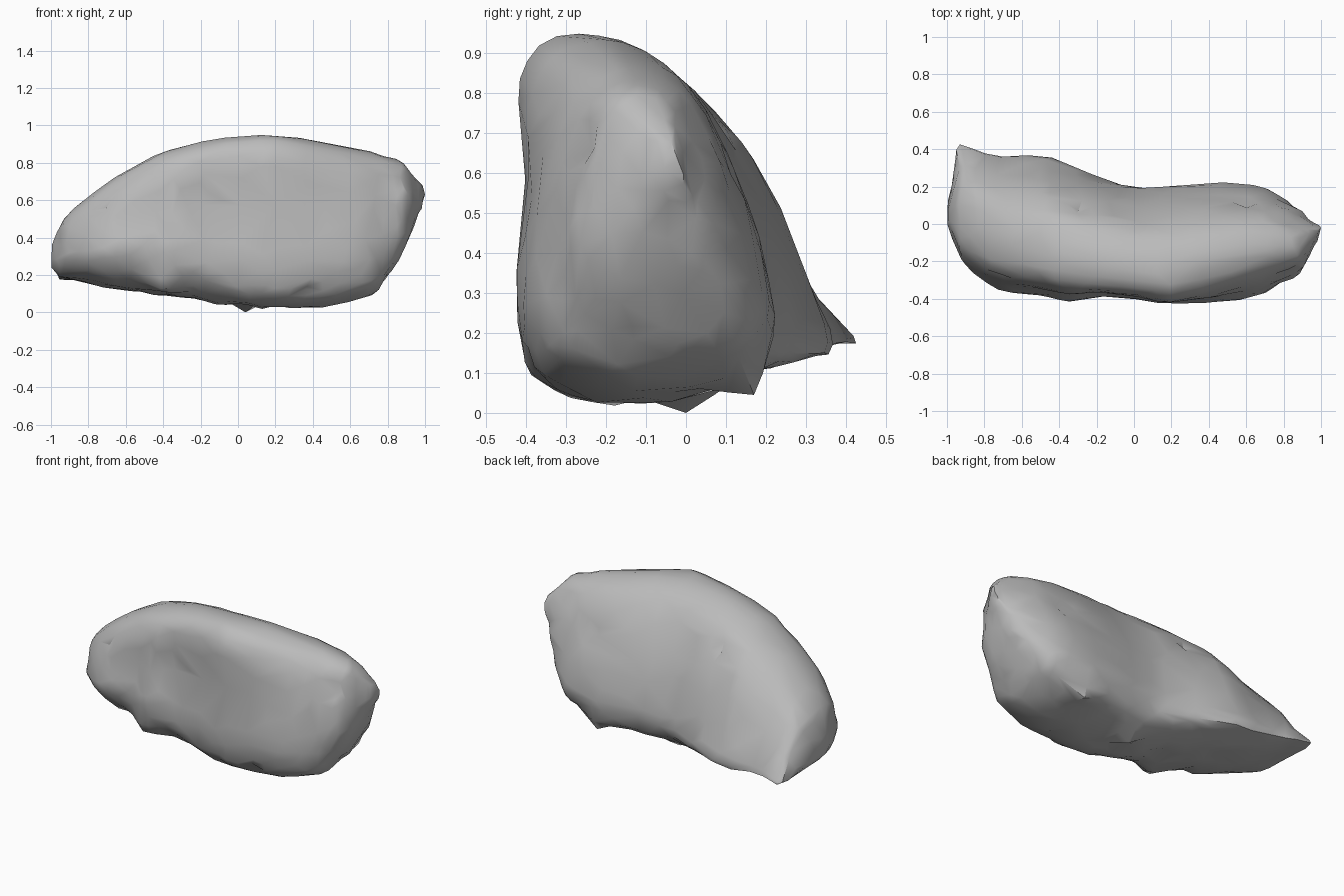
import bpy
import bmesh
import math
from mathutils import Vector, noise

cube = bpy.data.objects.get("Cube")
if cube:
    bpy.data.objects.remove(cube, do_unlink=True)

# Outline along the length: x, front y, back y, bottom z, top z
STATIONS = [
    (-0.995, 0.0, 0.12, 0.24, 0.36), (-0.95, -0.13, 0.29, 0.19, 0.47),
    (-0.9, -0.22, 0.38, 0.18, 0.53), (-0.72, -0.35, 0.37, 0.14, 0.675),
    (-0.5, -0.38, 0.36, 0.105, 0.81), (-0.35, -0.415, 0.31, 0.085, 0.87),
    (-0.18, -0.4, 0.24, 0.065, 0.915), (0, -0.405, 0.195, 0.04, 0.935),
    (0.2, -0.425, 0.2, 0.03, 0.945), (0.45, -0.415, 0.22, 0.03, 0.91),
    (0.66, -0.385, 0.2, 0.08, 0.87), (0.78, -0.32, 0.15, 0.17, 0.835),
    (0.88, -0.27, 0.08, 0.33, 0.8), (0.93, -0.18, 0.03, 0.45, 0.74),
    (0.97, -0.09, 0.0, 0.56, 0.68),
]
# Cross-sections inside the outline: fraction from front to back, from bottom to top
LOW_END = [(.05, .22), (0, .38), (.04, .58), (.08, .8), (.18, .96), (.36, 1),
           (.56, .94), (.7, .8), (.81, .57), (.92, .28), (1, .06), (.9, .02),
           (.6, 0), (.34, .02), (.16, .09)]
MIDDLE = [(.02, .15), (0, .35), (.04, .6), (.01, .82), (.09, .97), (.33, 1),
          (.57, .93), (.74, .78), (.88, .58), (.97, .38), (1, .2), (.9, .07),
          (.6, .01), (.3, 0), (.1, .06)]
TALL_END = [(.02, .15), (0, .33), (.05, .58), (.11, .79), (.22, .95), (.4, 1),
            (.63, .95), (.77, .8), (.88, .6), (.97, .38), (1, .2), (.9, .07),
            (.6, .01), (.3, 0), (.1, .06)]


def curve_through(points, steps, closed):
    """Smooth curve through points of any dimension."""
    n = len(points)
    result = []
    for i in range(n if closed else n - 1):
        if closed:
            a, b, c, d = (points[(i + k) % n] for k in (-1, 0, 1, 2))
        else:
            a, b, c, d = (points[min(max(i + k, 0), n - 1)] for k in (-1, 0, 1, 2))
        for s in range(steps):
            t = s / steps
            result.append([q + 0.5 * t * (r - p + t * (2 * p - 5 * q + 4 * r - e
                           + t * (3 * (q - r) + e - p)))
                           for p, q, r, e in zip(a, b, c, d)])
    if not closed:
        result.append(list(points[-1]))
    return result


def ramp(x, start, end):
    return min(1, max(0, (x - start) / (end - start)))


def mix(first, second, amount):
    """Blend two cross-sections."""
    return [Vector(p).lerp(Vector(q), amount) for p, q in zip(first, second)]


def pull(bm, tip, radius, press=0.0):
    """Draw the nearest surface out to a spur, or press it in by a depth."""
    tip = Vector(tip)
    nearest = min(bm.verts, key=lambda v: (v.co - tip).length)
    centre = nearest.co.copy()
    shift = nearest.normal * -press if press else tip - centre
    for v in bm.verts:
        v.co += shift * max(0.0, 1 - (v.co - centre).length / radius)


# Stone body lofted through the cross-sections
bm = bmesh.new()
rings = []
for x, front, back, bottom, top in curve_through(STATIONS, 3, False):
    section = mix(mix(LOW_END, MIDDLE, ramp(x, -0.75, 0.15)),
                  TALL_END, ramp(x, 0.2, 0.65))
    rings.append([bm.verts.new((x, front + (back - front) * u,
                                bottom + (top - bottom) * w))
                  for u, w in curve_through(section, 3, True)])
for r0, r1 in zip(rings, rings[1:]):
    for i in range(len(r0)):
        j = (i + 1) % len(r0)
        bm.faces.new((r0[i], r0[j], r1[j], r1[i]))
for ring in (rings[0], rings[-1]):
    bmesh.ops.poke(bm, faces=[bm.faces.new(ring)])
bmesh.ops.recalc_face_normals(bm, faces=bm.faces)
bm.normal_update()

# Gentle unevenness, rougher on the underside and at the tall end
for v in bm.verts:
    rough = 0.02 if v.co.z < 0.2 or v.co.x > 0.75 else 0.007
    v.co += v.normal * noise.noise(v.co * 9) * rough

# Spurs, a shallow hollow in the front, and chipped nicks
for tip, radius in (((0.04, 0, 0), 0.12), ((-0.93, 0.43, 0.175), 0.12),
                    ((1.0, -0.02, 0.63), 0.1), ((0.5, 0.17, 0.045), 0.12),
                    ((-0.41, -0.36, 0.12), 0.14)):
    pull(bm, tip, radius)
pull(bm, (-0.2, -0.4, 0.55), 0.35, press=0.02)
for spot in ((0.6, 0.1, 0.62), (-0.7, -0.3, 0.56), (0.85, -0.27, 0.68),
             (0.32, -0.35, 0.13), (-0.3, 0.1, 0.74)):
    pull(bm, spot, 0.06, press=0.025)

mesh = bpy.data.meshes.new("stone")
bm.to_mesh(mesh)
bm.free()
stone = bpy.data.objects.new("stone", mesh)
bpy.context.collection.objects.link(stone)

# Irregular facets
facets = stone.modifiers.new("facets", "DECIMATE")
facets.ratio = 0.3

grey = bpy.data.materials.new("stone grey")
grey.use_nodes = True
colour = (0.5, 0.5, 0.5, 1)
grey.diffuse_color = colour
shader = grey.node_tree.nodes["Principled BSDF"]
shader.inputs["Base Color"].default_value = colour
shader.inputs["Roughness"].default_value = 0.9
mesh.materials.append(grey)

bpy.context.view_layer.objects.active = stone
stone.select_set(True)
bpy.ops.object.modifier_apply(modifier="facets")
bpy.ops.object.shade_smooth_by_angle(angle=math.radians(35))
